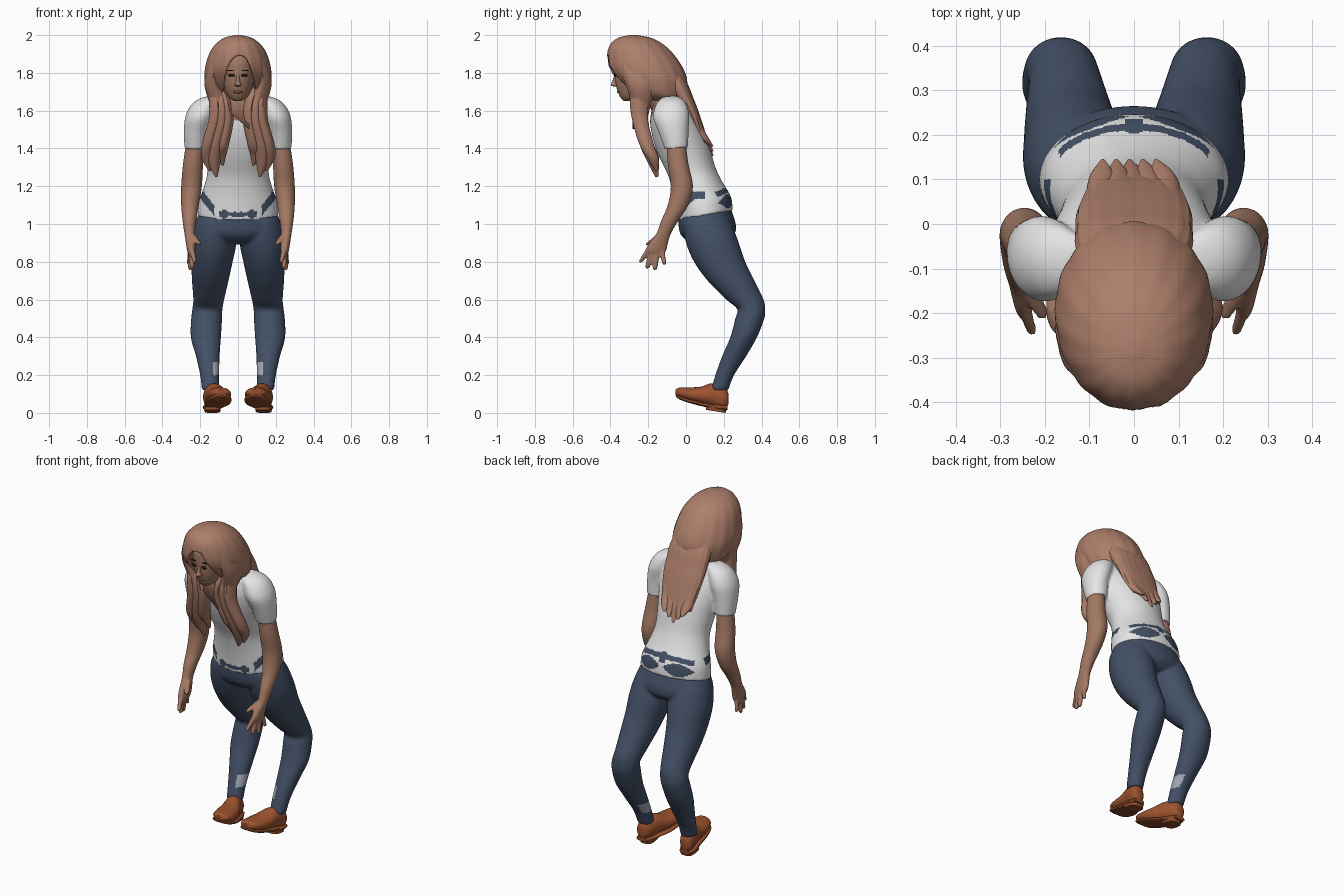
import bpy, bmesh, math
from mathutils import Vector


def material(name, r, g, b):
    m = bpy.data.materials.new(name)
    m.diffuse_color = (r, g, b, 1)
    return m


SKIN = material("skin", 0.37, 0.19, 0.125)
HAIR = material("hair", 0.42, 0.21, 0.145)
SHIRT = material("white cotton", 0.78, 0.78, 0.78)
DENIM = material("denim", 0.056, 0.08, 0.133)
PATCH = material("faded denim", 0.36, 0.39, 0.46)
LEATHER = material("shoe leather", 0.33, 0.085, 0.028)
SOLE = material("shoe sole", 0.28, 0.073, 0.025)
DARK = material("eyes", 0.03, 0.02, 0.018)
LIP = material("lips", 0.25, 0.10, 0.075)


def smooth_rings(rings, sub):
    """Catmull-Rom interpolation of ring tuples."""
    out = []
    n = len(rings)
    for i in range(n - 1):
        p = [rings[max(0, min(n - 1, i + k))] for k in (-1, 0, 1, 2)]
        for j in range(sub):
            t = j / sub
            out.append([0.5 * (2 * b + (c - a) * t + (2 * a - 5 * b + 4 * c - d) * t * t
                               + (3 * b - a - 3 * c + d) * t ** 3) for a, b, c, d in zip(*p)])
    out.append(list(rings[-1]))
    return out


def loft(name, rings, mats, seg=24, sub=4, upright=False, slope=0.0, ripple=0.0,
         waves=12, opening=None, power=1.0):
    """Rings are (x, y, z, half width, half depth); upright rings run along y."""
    bm = bmesh.new()
    loops = []
    for x, y, z, a, b in smooth_rings(rings, sub):
        loop = []
        for k in range(seg):
            t = 2 * math.pi * k / seg
            r = 1 + ripple * math.cos(waves * t)
            c, s = math.cos(t), math.sin(t)
            u = a * r * math.copysign(abs(c) ** power, c)
            v = b * r * math.copysign(abs(s) ** power, s)
            co = (x + u, y, z + v) if upright else (x + u, y + v, z + slope * v)
            loop.append(bm.verts.new(co))
        loops.append(loop)
    for lo, hi in zip(loops, loops[1:]):
        for k in range(seg):
            bm.faces.new((lo[k], lo[(k + 1) % seg], hi[(k + 1) % seg], hi[k]))
    bm.faces.new(loops[0])
    bm.faces.new(loops[-1])
    bmesh.ops.recalc_face_normals(bm, faces=bm.faces)
    if opening:  # cut an elliptical front opening, snapping its rim to the curve
        ox, oz, rx, rz, ymax = opening

        def dist(c):
            return math.hypot((c.x - ox) / rx, (c.z - oz) / rz)
        gone = [f for f in bm.faces
                if f.calc_center_median().y < ymax and dist(f.calc_center_median()) < 1]
        bmesh.ops.delete(bm, geom=gone, context='FACES')
        for v in bm.verts:
            if v.is_boundary and v.co.y < ymax + .02 and v.co.z > rings[0][2] + .005:
                d = dist(v.co)
                v.co.x, v.co.z = ox + (v.co.x - ox) / d, oz + (v.co.z - oz) / d
    me = bpy.data.meshes.new(name)
    bm.to_mesh(me)
    bm.free()
    ob = bpy.data.objects.new(name, me)
    bpy.context.collection.objects.link(ob)
    for m in mats:
        me.materials.append(m)
    return ob


def fuse(name, parts, mats, voxel, smooth, rule=None):
    """Join overlapping parts into one continuous skin and colour it by rule."""
    bpy.ops.object.select_all(action='DESELECT')
    for p in parts:
        p.select_set(True)
    ob = bpy.context.view_layer.objects.active = parts[0]
    bpy.ops.object.join()
    ob.name = name
    mod = ob.modifiers.new("fuse", 'REMESH')
    mod.mode, mod.voxel_size = 'VOXEL', voxel
    mod = ob.modifiers.new("soften", 'SMOOTH')
    mod.factor, mod.iterations = .5, smooth
    for m in [m.name for m in ob.modifiers]:
        bpy.ops.object.modifier_apply(modifier=m)
    ob.data.materials.clear()
    for m in mats:
        ob.data.materials.append(m)
    for f in ob.data.polygons:
        f.material_index = rule(f.center, f.normal) if rule else 0


def flip(rings, s):
    return [(r[0] * s,) + tuple(r[1:]) for r in rings]


# The waistband shows through the shirt hem, skin shows in the neckline
def shirt_rule(c, n):
    x, y, z = abs(c.x), c.y, c.z
    if y < -0.08 and x < .13 and z > 1.545 + 60 * x ** 3:
        return 2
    if y < 0.08:
        belt = x < 0.1 and 1.04 < z < 1.064
        loops = 0.06 < x < 0.085 and 1.03 < z < 1.078
        pocket = 0.125 < x < 0.2 and abs(z - 1.075 - (x - 0.13) * 1.25) < 0.028
        side = y > 0.025 and x > 0.17 and 1.135 < z < 1.17
        return int(z < 1.2 and (belt or loops or pocket or side))
    belt = x < 0.168 and abs(z - 1.182 + 0.9 * x * x) < 0.012
    loop = x < 0.016 and 1.15 < z < 1.205
    yoke = x < 0.18 and abs(z - 1.12 + .1 * (x - .09)) < .036 * (1 - ((x - .095) / .085) ** 2)
    side = y < 0.1 and x > 0.17 and 1.13 < z < 1.17
    return int(belt or loop or yoke or side)


shirt = [loft("shirt_body", [
    (0, .10, 1.045, .214, .148), (0, .09, 1.12, .206, .147), (0, .06, 1.20, .179, .132),
    (0, .03, 1.28, .162, .125), (0, -.008, 1.38, .172, .134), (0, -.04, 1.47, .187, .134),
    (0, -.07, 1.56, .194, .12), (0, -.088, 1.63, .178, .092), (0, -.10, 1.668, .125, .068),
    (0, -.115, 1.69, .07, .05)], [SHIRT], seg=64, sub=6, slope=0.18)]
jeans = [loft("jeans", [
    (0, .092, 1.09, .19, .135), (0, .105, 1.02, .222, .145), (0, .118, .97, .228, .146),
    (0, .135, .93, .18, .125), (0, .145, .905, .08, .08)], [DENIM], seg=40, slope=0.18)]

for s, side in ((-1, "right"), (1, "left")):
    # Leg
    jeans.append(loft(side + "_leg", flip([
        (.105, .10, 1.06, .085, .11), (.117, .112, 1.0, .110, .13), (.128, .140, .9, .120, .14),
        (.138, .178, .8, .110, .136), (.147, .238, .7, .097, .124), (.155, .312, .6, .082, .099),
        (.162, .345, .55, .080, .074), (.166, .338, .5, .082, .077), (.17, .305, .4, .080, .071),
        (.160, .255, .3, .063, .064), (.15, .205, .2, .051, .050), (.145, .178, .12, .046, .046)], s),
        [DENIM], seg=32, sub=6))
    # Shoe upper, sole and heel
    loft(side + "_shoe", flip([
        (.09, -.056, .108, .02, .015), (.093, -.035, .107, .05, .027), (.10, .02, .097, .064, .038),
        (.11, .08, .092, .062, .047), (.125, .13, .096, .053, .060), (.138, .18, .085, .047, .064),
        (.145, .212, .078, .036, .052), (.146, .224, .075, .02, .03)], s),
        [LEATHER], upright=True)
    loft(side + "_sole", flip([
        (.09, -.054, .093, .03, .008), (.094, -.03, .080, .056, .011), (.10, .02, .064, .066, .012),
        (.11, .08, .048, .063, .012), (.125, .13, .038, .055, .012), (.138, .18, .030, .049, .012),
        (.145, .22, .028, .034, .012)], s), [SOLE], upright=True, power=.7)
    loft(side + "_heel", flip([(.136, .157, .008, .042, .052), (.137, .162, .036, .045, .055)], s),
         [SOLE], sub=1, power=.7, slope=-.16)
    # Sleeve and arm
    shirt.append(loft(side + "_sleeve", flip([
        (.12, -.088, 1.676, .04, .03), (.145, -.085, 1.662, .062, .058), (.178, -.082, 1.63, .070, .082),
        (.203, -.078, 1.57, .076, .096), (.221, -.065, 1.49, .066, .079),
        (.226, -.05, 1.40, .058, .062)], s), [SHIRT], slope=0.1))
    arm = [loft(side + "_arm", flip([
        (.225, -.055, 1.46, .044, .05), (.238, -.042, 1.32, .053, .055), (.246, -.022, 1.2, .055, .059),
        (.254, -.042, 1.1, .047, .055), (.257, -.085, 1.02, .037, .046), (.256, -.118, .95, .028, .039),
        (.25, -.145, .90, .026, .050), (.247, -.16, .86, .023, .056),
        (.246, -.165, .838, .016, .047)], s), [SKIN])]
    # Fingers and thumb: base, tip, thickness
    fingers = {"thumb": ((.24, -.14, .94), (.202, -.207, .888), .017),
               "index": ((.243, -.20, .86), (.228, -.243, .796), .013),
               "middle": ((.247, -.178, .86), (.243, -.206, .764), .014),
               "ring": ((.25, -.155, .86), (.254, -.165, .756), .014),
               "little": ((.252, -.13, .865), (.262, -.113, .783), .012)}
    for fname, (base, tip, r) in fingers.items():
        a, b = Vector(base), Vector(tip)
        arm.append(loft(f"{side}_{fname}", flip([
            (*a.lerp(b, t), r * k, r * k * 1.15) for t, k in
            ((0, 1.1), (.5, 1), (.88, .85), (1, .4))], s), [SKIN], seg=10, sub=2))
    fuse(side + "_arm", arm, [SKIN], .006, 3)
    # Hair swept from the parting past the cheek, then three overlapping front strands
    loft(side + "_side_hair", flip([
        (.04, -.30, 1.955, .03, .07), (.085, -.275, 1.90, .046, .095), (.118, -.255, 1.82, .046, .095),
        (.130, -.235, 1.74, .046, .085), (.11, -.235, 1.67, .050, .062),
        (.085, -.24, 1.60, .048, .045), (.085, -.24, 1.53, .03, .03)], s),
        [HAIR], seg=30, ripple=.03, waves=8)
    for i, (off, end, thick) in enumerate(((-.034, .06, .032), (0, 0, .040), (.034, .03, .034))):
        loft(f"{side}_front_lock_{i}", flip([
            (.11 + off * .5, -.23, 1.72, thick, .05), (.093 + off * .8, -.247, 1.65, thick, .05),
            (.09 + off, -.243, 1.55, thick, .042), (.12 + off * 1.15, -.208, 1.42, thick, .038),
            (.128 + off * 1.1, -.175, 1.33 + end * .6, thick * .85, .03),
            (.115 + off, -.155, 1.25 + end, .006, .008)], s),
            [HAIR], seg=20, ripple=.04, waves=5)
    # Eye, brow
    loft(side + "_eye", flip([(.034, -.375, 1.780, .012, .004), (.034, -.377, 1.787, .018, .006),
                              (.034, -.375, 1.794, .012, .004)], s), [DARK], seg=12, sub=2)
    loft(side + "_brow", flip([(.036, -.370, 1.810, .022, .006), (.036, -.371, 1.816, .020, .006)], s),
         [DARK], seg=12, sub=1)

# Shirt with sleeves; jeans with a faded area inside each ankle
fuse("shirt", shirt, [SHIRT, DENIM, SKIN], .008, 6, shirt_rule)
fuse("jeans", jeans, [DENIM, PATCH], .008, 6,
     lambda c, n: int(.2 < c.z < .27 and n.x * c.x < -.35 * abs(c.x) and n.y < .75))

# Neck, head, nose and mouth
loft("neck", [(0, -.10, 1.57, .07, .065), (0, -.15, 1.65, .056, .06), (0, -.20, 1.74, .056, .06)], [SKIN])
loft("head", [
    (0, -.30, 1.652, .022, .03), (0, -.288, 1.668, .046, .058), (0, -.275, 1.70, .066, .086),
    (0, -.268, 1.75, .081, .106), (0, -.262, 1.81, .089, .116), (0, -.255, 1.87, .087, .118),
    (0, -.25, 1.93, .06, .08), (0, -.25, 1.95, .02, .03)], [SKIN], seg=32)
loft("nose", [(0, -.372, 1.727, .010, .010), (0, -.378, 1.736, .018, .020),
              (0, -.376, 1.755, .011, .014), (0, -.372, 1.79, .008, .007)], [SKIN], seg=12)
loft("mouth", [(0, -.352, 1.692, .014, .006), (0, -.357, 1.699, .026, .009),
               (0, -.359, 1.707, .016, .006)], [LIP], seg=16)

# Hair cap with an arched opening for the face
cap = loft("hair_cap", [
    (0, -.11, 1.655, .12, .10), (0, -.15, 1.69, .158, .145), (0, -.185, 1.76, .176, .190),
    (0, -.218, 1.83, .172, .198), (0, -.242, 1.90, .152, .174), (0, -.26, 1.95, .120, .140),
    (0, -.272, 1.985, .073, .088), (0, -.28, 2.0, .015, .02)],
    [HAIR], seg=96, sub=6, ripple=.008, waves=16, opening=(.008, 1.68, .088, .215, -.26))
mod = cap.modifiers.new("thickness", 'SOLIDIFY')
mod.thickness, mod.offset = .018, -1

# Long hair down the back: one broad sheet ending in five pointed strands
loft("back_hair", [
    (0, -.11, 1.83, .11, .07), (0, -.05, 1.74, .130, .060), (0, -.012, 1.67, .130, .050),
    (0, .022, 1.60, .128, .043), (0, .062, 1.50, .112, .036), (-.005, .092, 1.43, .095, .024)],
    [HAIR], seg=72, ripple=.012, waves=18, power=.85)
for i in range(-2, 3):
    end = (.0, .025, .05)[abs(i)]
    loft(f"back_lock_{i + 2}", [
        (i * .040, .022, 1.60, .030, .032), (i * .038, .062, 1.50, .032, .033),
        (i * .034 - .003, .10, 1.42 + end * .5, .030, .026), (i * .03 - .01, .14, 1.36 + end, .006, .006)],
        [HAIR], seg=16)

# Smooth shading with crisp edges kept
bpy.ops.object.select_all(action='SELECT')
bpy.context.view_layer.objects.active = cap
bpy.ops.object.shade_smooth_by_angle(angle=math.radians(40))
